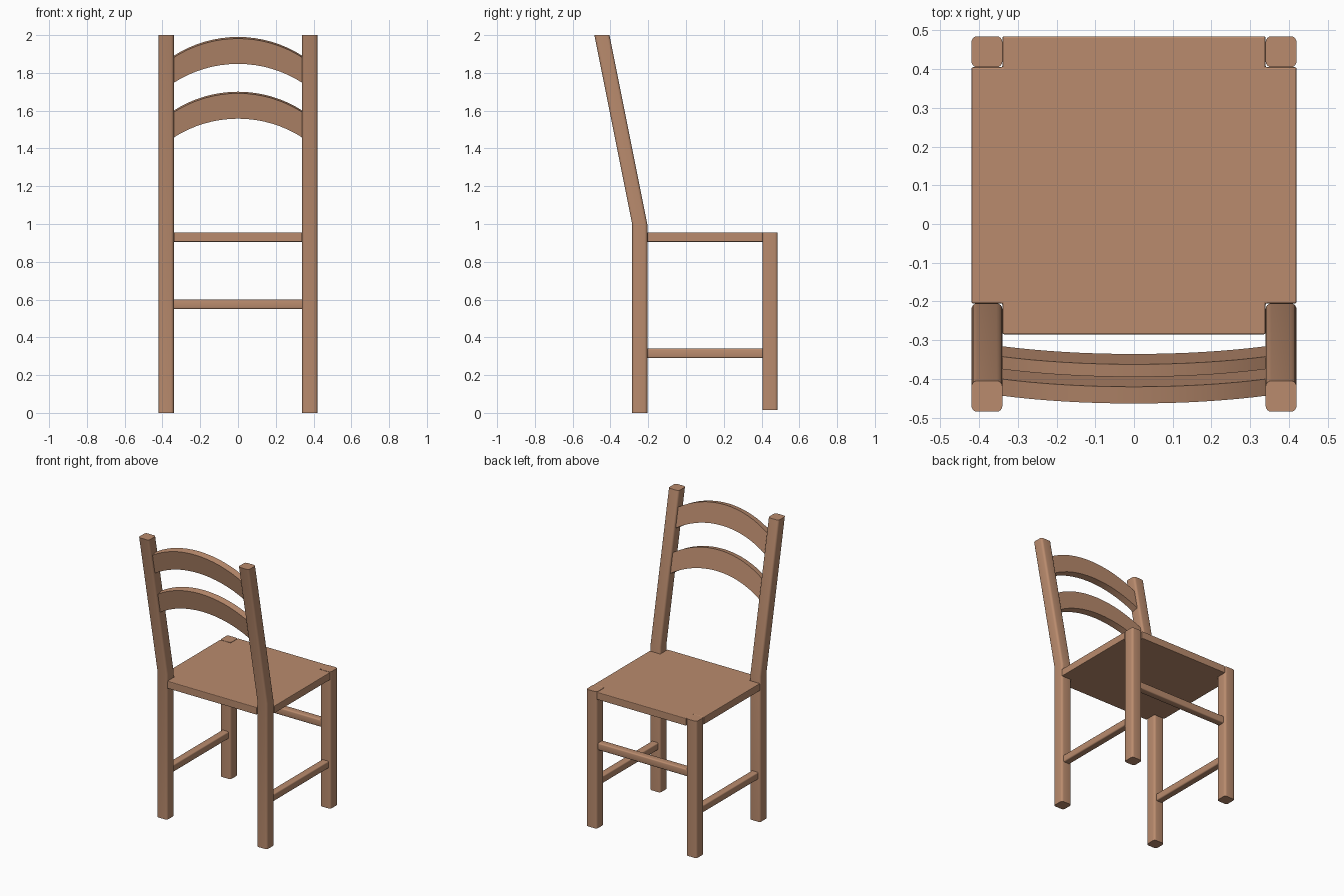
import bpy, bmesh, math
from mathutils import Vector

if "Cube" in bpy.data.objects:
    bpy.data.objects.remove(bpy.data.objects["Cube"])

wood = bpy.data.materials.new("wood")
wood.diffuse_color = (0.49, 0.26, 0.155, 1)
wood.use_nodes = True
wood.node_tree.nodes["Principled BSDF"].inputs["Base Color"].default_value = wood.diffuse_color


def loft(name, rings, bevel=0.0, smooth=False):
    """Skin equal-length rings of points and cap both ends."""
    bm = bmesh.new()
    loops = [[bm.verts.new(p) for p in ring] for ring in rings]
    n = len(loops[0])
    for a, b in zip(loops, loops[1:]):
        for i in range(n):
            j = (i + 1) % n
            bm.faces.new((a[i], a[j], b[j], b[i]))
    bm.faces.new(loops[0])
    bm.faces.new(loops[-1])
    bmesh.ops.recalc_face_normals(bm, faces=bm.faces)
    me = bpy.data.meshes.new(name)
    bm.to_mesh(me)
    bm.free()
    me.materials.append(wood)
    ob = bpy.data.objects.new(name, me)
    bpy.context.collection.objects.link(ob)
    if bevel:
        mod = ob.modifiers.new("edge", 'BEVEL')
        mod.width, mod.segments = bevel, 2
    if smooth:
        bpy.ops.object.select_all(action='DESELECT')
        ob.select_set(True)
        bpy.context.view_layer.objects.active = ob
        bpy.ops.object.shade_smooth_by_angle(angle=math.radians(35))
    return ob


def rounded(size, r, seg=4):
    """Square outline with rounded corners."""
    h = size / 2 - r
    pts = []
    for k, (sx, sy) in enumerate([(1, 1), (-1, 1), (-1, -1), (1, -1)]):
        for i in range(seg + 1):
            a = math.pi / 2 * (k + i / seg)
            pts.append((sx * h + r * math.cos(a), sy * h + r * math.sin(a)))
    return pts


post = rounded(0.08, 0.015)
bar = rounded(0.05, 0.008, 3)

for side, s in (("left", -1), ("right", 1)):
    x = 0.38 * s
    # back post: upright below the seat, leaning back above it
    loft("back_post_" + side,
         [[(x + u, y + v, z) for u, v in post]
          for y, z in ((-0.245, 0), (-0.245, 1), (-0.445, 2))], smooth=True)
    # front leg
    loft("front_leg_" + side,
         [[(x + u, 0.445 + v, z) for u, v in post] for z in (0.015, 0.956)], smooth=True)
    # side stretcher
    loft("side_stretcher_" + side,
         [[(x + u, y, 0.315 + v) for u, v in bar] for y in (-0.206, 0.406)], smooth=True)

# stretcher between the front legs
loft("front_stretcher",
     [[(x, 0.445 + u, 0.575 + v) for u, v in bar] for x in (-0.341, 0.341)], smooth=True)

# seat, notched at all four corners around the legs
W, w, F, f, B, b = 0.42, 0.34, 0.485, 0.405, -0.285, -0.205
half = [(w, B), (w, b), (W, b), (W, f), (w, f), (w, F)]
outline = half + [(-x, y) for x, y in reversed(half)]
loft("seat", [[(x, y, z) for x, y in outline] for z in (0.905, 0.956)], bevel=0.004)

# arched slats lying in the plane of the leaning posts
tilt = math.atan(0.2)
up = Vector((0, -math.sin(tilt), math.cos(tilt)))
out = Vector((0, math.cos(tilt), math.sin(tilt)))
origin = Vector((0, -0.245, 1))


def arc(z_mid, rise, n=16, half_w=0.345):
    """Circular arc points (x, z) from left to right."""
    r = (half_w ** 2 + rise ** 2) / (2 * rise)
    a = math.asin(half_w / r)
    return [(r * math.sin(t), z_mid - r + r * math.cos(t))
            for t in (a * (2 * i / n - 1) for i in range(n + 1))]


for name, top, bottom in (("upper_slat", 1.986, 1.852), ("lower_slat", 1.696, 1.562)):
    shape = arc(top, 0.103) + arc(bottom, 0.103)[::-1]
    loft(name, [[Vector((x, 0, 0)) + origin + up * ((z - 1) / math.cos(tilt)) + out * d
                 for x, z in shape] for d in (-0.022, 0.022)], smooth=True)
